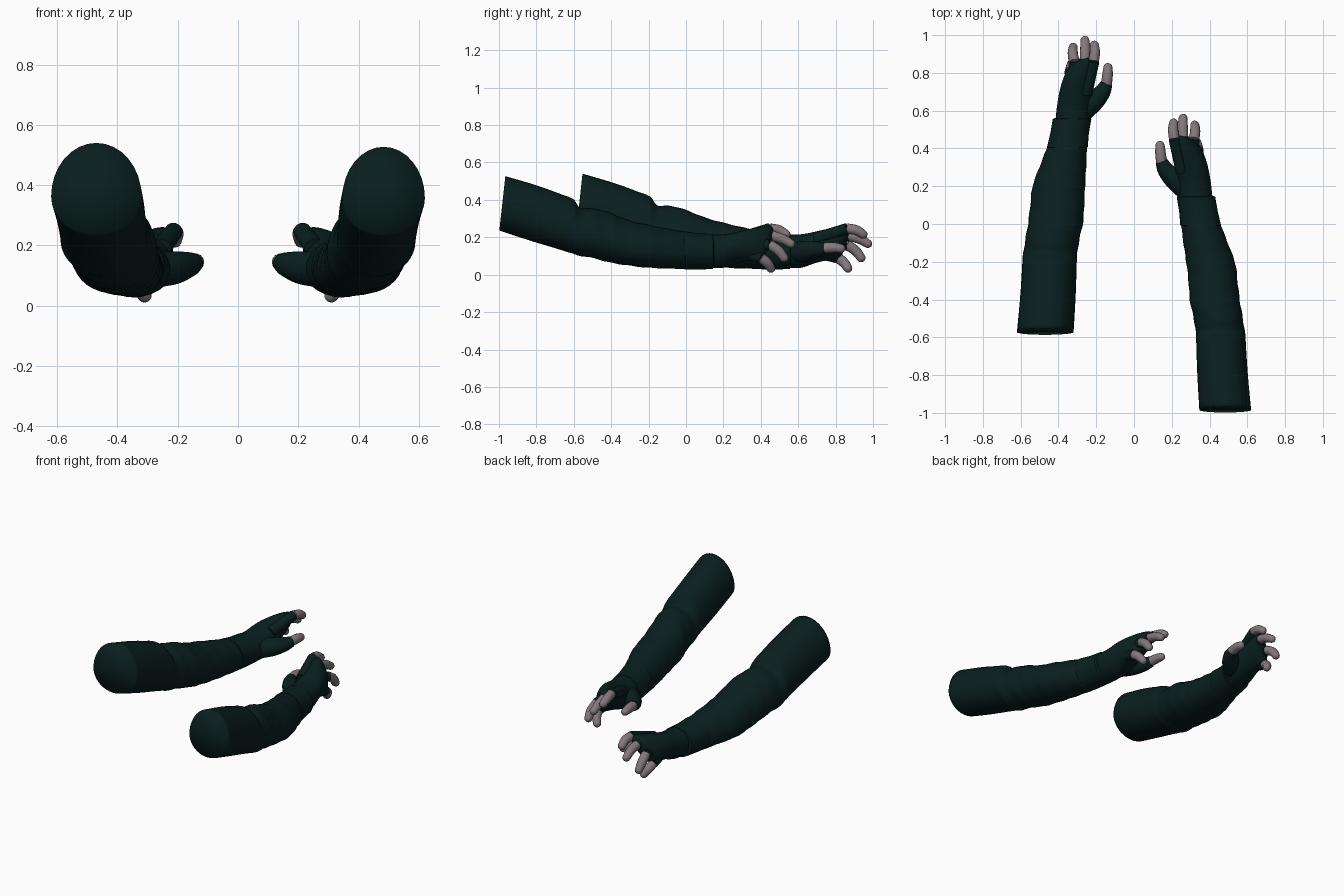
import bpy, bmesh, math
from mathutils import Vector

if "Cube" in bpy.data.objects:
    bpy.data.objects.remove(bpy.data.objects["Cube"])


def material(name, rgb):
    m = bpy.data.materials.new(name)
    m.diffuse_color = (*rgb, 1)
    m.use_nodes = True
    m.node_tree.nodes["Principled BSDF"].inputs["Base Color"].default_value = m.diffuse_color
    return m


GREEN = material("dark teal cloth", (0.003, 0.0135, 0.0135))
GREY = material("grey skin", (0.23, 0.19, 0.20))


def spline(rows, steps):
    """Smooth interpolation through rows of numbers."""
    out = []
    for i in range(len(rows) - 1):
        a, b = rows[max(i - 1, 0)], rows[i]
        c, d = rows[i + 1], rows[min(i + 2, len(rows) - 1)]
        for s in range(steps):
            t = s / steps
            out.append([q + 0.5 * t * (r - p + t * (2*p - 5*q + 4*r - w + t * (3*(q - r) + w - p)))
                        for p, q, r, w in zip(a, b, c, d)])
    return out + [list(rows[-1])]


def skin(name, rings, mat, side, angle=50):
    """Join rings into a closed skin; side -1 is the forward arm, +1 its mirrored twin."""
    bm = bmesh.new()
    loops = []
    for ring in rings:
        loops.append([bm.verts.new((p[0] if side < 0 else -p[0],
                                    p[1] if side < 0 else p[1] - 0.412, p[2])) for p in ring])
    n = len(loops[0])
    for a, b in zip(loops, loops[1:]):
        for i in range(n):
            j = (i + 1) % n
            bm.faces.new((a[i], a[j], b[j], b[i]))
    bm.faces.new(loops[0])
    bm.faces.new(loops[-1])
    bmesh.ops.recalc_face_normals(bm, faces=bm.faces)
    me = bpy.data.meshes.new(name)
    bm.to_mesh(me)
    bm.free()
    me.materials.append(mat)
    ob = bpy.data.objects.new(name, me)
    bpy.context.collection.objects.link(ob)
    bpy.context.view_layer.objects.active = ob
    ob.select_set(True)
    bpy.ops.object.shade_smooth_by_angle(angle=math.radians(angle))
    ob.select_set(False)


def section(row, roll=0.0, egg=0.0, wrinkle=0.0, n=32):
    """Cross-section across y: row = y, x, z, half width, half height, lean."""
    y, x, z, ru, rv, lean = row
    pts = []
    for i in range(n):
        a = 2 * math.pi * i / n
        c, s = math.cos(a), math.sin(a)
        k = 1 + wrinkle * math.sin(60 * y + 2.5 * math.sin(a + 0.6))
        u = ru * k * c
        v = rv * k * (s * (1 + math.copysign(egg, s)) - egg)
        dx = u * math.cos(roll) - v * math.sin(roll)
        dz = u * math.sin(roll) + v * math.cos(roll)
        pts.append((x + dx, y + lean * dz, z + dz))
    return pts


def tube(path, rounded, n=14):
    """Round tube along path rows of x, y, z, radius, with an optional round tip."""
    rows = spline(path, 4)
    if rounded:
        tip, d = Vector(rows[-1][:3]), (Vector(rows[-1][:3]) - Vector(rows[-2][:3])).normalized()
        r = rows[-1][3]
        for k in (0.3, 0.6, 0.9, 1.2, 1.45):
            rows.append([*(tip + d * r * math.sin(k)), r * math.cos(k)])
    rings = []
    for i, row in enumerate(rows):
        a, b = rows[max(i - 1, 0)], rows[min(i + 1, len(rows) - 1)]
        q = (Vector(b[:3]) - Vector(a[:3])).to_track_quat('Z', 'Y')
        rings.append([Vector(row[:3]) + q @ Vector((row[3] * math.cos(2 * math.pi * j / n),
                                                    row[3] * math.sin(2 * math.pi * j / n), 0))
                      for j in range(n)])
    return rings


SLEEVE = [
    (-.570, -.470, .388, .150, .152, .11), (-.40, -.457, .335, .147, .155, .10),
    (-.27, -.450, .292, .145, .152, .08), (-.20, -.447, .267, .144, .150, .06),
    (-.155, -.443, .236, .143, .134, .03), (-.08, -.432, .228, .143, .140, 0),
    (.00, -.416, .206, .145, .140, 0), (.10, -.406, .178, .143, .128, 0),
    (.20, -.398, .158, .139, .120, 0), (.30, -.377, .144, .124, .110, 0),
    (.41, -.353, .130, .105, .100, 0)]
CUFF = [
    (.400, -.354, .130, .096, .090, 0), (.405, -.353, .130, .108, .102, 0),
    (.48, -.341, .124, .102, .097, 0), (.556, -.328, .124, .102, .093, 0),
    (.562, -.328, .124, .088, .078, 0)]
HAND = [
    (.53, -.328, .126, .088, .090, 0), (.62, -.316, .127, .088, .094, .05),
    (.70, -.306, .148, .086, .090, .15), (.77, -.296, .164, .096, .073, .28),
    (.82, -.286, .170, .102, .056, .36), (.845, -.282, .170, .094, .040, .36),
    (.858, -.280, .170, .070, .018, .36)]
# inside palm, glove edge, middle joint, tip centre
FINGERS = {
    "index": [(-.255, .69, .190), (-.213, .862, .247), (-.207, .910, .238), (-.210, .947, .216)],
    "middle": [(-.280, .70, .170), (-.260, .868, .208), (-.258, .925, .192), (-.260, .972, .166)],
    "ring": [(-.305, .70, .150), (-.318, .858, .160), (-.324, .905, .130), (-.322, .936, .090)],
    "little": [(-.325, .68, .125), (-.338, .812, .090), (-.328, .845, .064), (-.310, .866, .034)]}

for side, tag in ((-1, "left"), (1, "right")):
    # long sleeve with cloth folds below the elbow; the right one is slimmer on its inner side
    rows = []
    for y, x, z, ru, rv, lean in spline(SLEEVE, 5):
        slim = 0.013 * min(1, max(0, (0.42 - y) / 0.3)) if side > 0 else 0
        rows.append((y, x - slim, z - slim / 2, ru - slim, rv - slim / 2, lean))
    rings = [section(r, egg=.17, wrinkle=.012 if r[0] > -.19 else 0) for r in rows]
    y, x, z, ru, rv, lean = rows[0]
    end = section((y, x, z, ru * .02, rv * .02, lean))
    skin(tag + "_sleeve", [end] + rings, GREEN, side, 180)
    # wrist cuff
    skin(tag + "_cuff", [section(r) for r in CUFF], GREEN, side, 35)
    # rolled palm
    rings = [section(r, roll=math.radians(57)) for r in spline(HAND, 3)]
    skin(tag + "_palm", rings, GREEN, side, 80)
    # fingers: cloth base and bare end
    for name, p in FINGERS.items():
        base = [(*p[0], .034), (*p[1], .0300)]
        bare = [(*p[1], .0275), (*p[2], .027), (*p[3], .0235)]
        skin(f"{tag}_{name}_glove", tube(base, False), GREEN, side)
        skin(f"{tag}_{name}_finger", tube(bare, True), GREY, side)
    # thumb
    skin(tag + "_thumb_glove", tube([(-.285, .59, .118, .060), (-.215, .650, .126, .056),
                                     (-.168, .698, .135, .044), (-.145, .745, .142, .032)],
                                    False), GREEN, side)
    skin(tag + "_thumb", tube([(-.146, .738, .142, .029), (-.140, .79, .145, .028),
                               (-.138, .828, .140, .024)], True), GREY, side)
